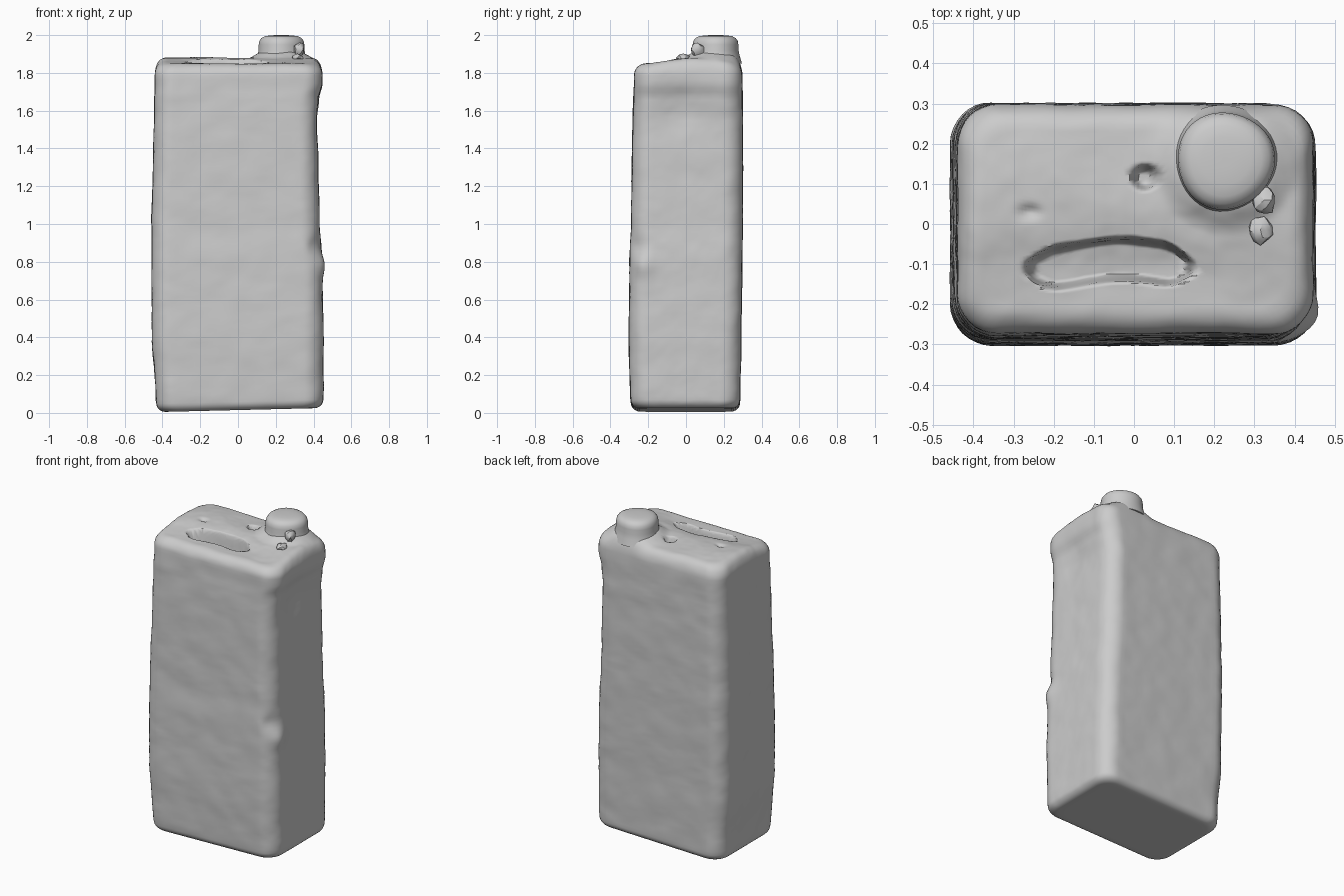
import bpy, bmesh, math
from mathutils import Vector, noise

if "Cube" in bpy.data.objects:
    bpy.data.objects.remove(bpy.data.objects["Cube"])

# Silhouette of the carton: z, left x, right x, front y, back y
PROFILE = [
    (0.00, -0.430, 0.450, -0.290, 0.285), (0.10, -0.435, 0.452, -0.295, 0.287),
    (0.40, -0.455, 0.452, -0.303, 0.292), (0.80, -0.457, 0.445, -0.298, 0.298),
    (1.00, -0.457, 0.432, -0.290, 0.300), (1.30, -0.450, 0.425, -0.286, 0.300),
    (1.55, -0.444, 0.418, -0.282, 0.300), (1.66, -0.442, 0.428, -0.278, 0.298),
    (1.75, -0.440, 0.448, -0.274, 0.298), (1.90, -0.438, 0.445, -0.268, 0.295),
]
CAP = (0.228, 0.158)
SEGS = 32          # points per quarter of a ring


def size_at(z):
    for a, b in zip(PROFILE, PROFILE[1:]):
        if z <= b[0]:
            t = (z - a[0]) / (b[0] - a[0])
            t = t * t * (3 - 2 * t)
            return [p + (q - p) * t for p, q in zip(a[1:], b[1:])]
    return PROFILE[-1][1:]


def smooth(a, b, v):
    t = max(0.0, min(1.0, (v - a) / (b - a)))
    return t * t * (3 - 2 * t)


def bump(p, c, r):
    return math.exp(-sum(((a - b) / s) ** 2 for a, b, s in zip(p, c, r)))


def ring(z, inset):
    """Rounded rectangle with evenly spread points, shrunk by inset."""
    xl, xr, yf, yb = size_at(z)
    xl, xr, yf, yb = xl + inset, xr - inset, yf + inset, yb - inset
    r = max(0.1 - inset * 0.4, 0.03)
    cs = [(xr - r, yf + r, -90), (xr - r, yb - r, 0), (xl + r, yb - r, 90), (xl + r, yf + r, 180)]
    pts = []
    for i, (cx, cy, a0) in enumerate(cs):
        for k in range(9):
            a = math.radians(a0 + 90 * k / 8)
            pts.append((cx + r * math.cos(a), cy + r * math.sin(a)))
        nx, ny, na = cs[(i + 1) % 4]
        ex = nx + r * math.cos(math.radians(na))
        ey = ny + r * math.sin(math.radians(na))
        x, y = pts[-1]
        n = SEGS - 8
        pts += [(x + (ex - x) * k / n, y + (ey - y) * k / n) for k in range(1, n)]
    return pts


def lid_offset(x, y):
    """Uneven lid: rising to the back, neck mound, sunken slot and small pit."""
    z = 0.005 + 0.028 * smooth(-0.24, 0.0, y) - 0.012 * smooth(0.05, 0.28, y)
    d = math.hypot(x - CAP[0], y - CAP[1])
    z += 0.035 * (1 - smooth(0.10, 0.19, d))
    z += 0.010 * bump((x, y), (-0.25, 0.15), (0.15, 0.12))
    z -= 0.014 * bump((x, y), (0.0, -0.10), (0.28, 0.08))
    # carrying-handle slot
    yc = -0.10 + 0.012 * math.sin(x * 14 + 2)
    w = 0.048 * (1 - smooth(0.13, 0.24, abs(x + 0.06)))
    if w > 0.004:
        z -= 0.11 * (1 - smooth(w * 0.75, w + 0.012, abs(y - yc))) * smooth(0.004, 0.025, w)
    z -= 0.06 * (1 - smooth(0.016, 0.036, math.hypot(x - 0.028, y - 0.115)))
    z -= 0.015 * bump((x, y), (-0.26, 0.03), (0.025, 0.015))
    return z


def add_object(name, bm, angle=50):
    bmesh.ops.recalc_face_normals(bm, faces=bm.faces)
    me = bpy.data.meshes.new(name)
    bm.to_mesh(me)
    bm.free()
    ob = bpy.data.objects.new(name, me)
    bpy.context.collection.objects.link(ob)
    bpy.ops.object.select_all(action='DESELECT')
    ob.select_set(True)
    bpy.context.view_layer.objects.active = ob
    bpy.ops.object.shade_smooth_by_angle(angle=math.radians(angle))
    return ob


def loft(rings):
    """Skin a list of equal rings and close both ends."""
    bm = bmesh.new()
    loops = [[bm.verts.new(p) for p in r] for r in rings]
    for a, b in zip(loops, loops[1:]):
        n = len(a)
        for i in range(n):
            bm.faces.new((a[i], a[(i + 1) % n], b[(i + 1) % n], b[i]))
    bm.faces.new(loops[0])
    bm.faces.new(loops[-1])
    return bm


# Carton body: bottom, rounded edge, walls, rounded edge, lid
rings = []
R0, R1, TOP = 0.045, 0.06, 1.845


def shrunk(z, inset, s):
    return [(x * s, y * s, z) for x, y in ring(z, inset)]


for k in range(10):
    rings.append(shrunk(0.004, R0, 0.02 + 0.098 * k))
for k in range(7):
    a = math.radians(90 * k / 6)
    rings.append(shrunk(0.004 + R0 * (1 - math.cos(a)), R0 * (1 - math.sin(a)), 1))
for k in range(1, 80):
    rings.append(shrunk(0.049 + (TOP - R1 - 0.049) * k / 80, 0, 1))
for k in range(9):
    a = math.radians(90 * k / 8)
    rings.append(shrunk(TOP - R1 * (1 - math.sin(a)), R1 * (1 - math.cos(a)), 1))
for k in range(1, 45):
    rings.append(shrunk(TOP, R1, 1 - 0.98 * k / 44))

carton_rings = []
for r in rings:
    out = []
    for x, y, z in r:
        if z > 1.7:
            z += lid_offset(x, y) * smooth(1.76, TOP, z)
        # tilted base
        z += 0.022 * (x + 0.45) / 0.9 * (1 - smooth(0.0, 0.25, z))
        # hollow in the right wall, crumple on the front right corner
        if x > 0.3:
            x -= 0.014 * bump((y, z), (-0.05, 1.62), (0.13, 0.12))
            c = bump((x, y, z), (0.44, -0.22, 0.78), (0.08, 0.06, 0.06))
            x += 0.016 * c
            y -= 0.008 * c
            x -= 0.02 * bump((x, y, z), (0.43, -0.27, 0.88), (0.06, 0.06, 0.05))
        # hand-made unevenness
        amp = 0.0035 * smooth(0.02, 0.08, z)
        v = noise.noise_vector(Vector((x, y, z)) * 9) * amp
        v += noise.noise_vector(Vector((x, y, z * 2)) * 24) * amp * 0.4
        out.append((x + v.x, y + v.y, z + v.z))
    carton_rings.append(out)
add_object("carton_body", loft(carton_rings), 60)

# Screw cap: slightly wobbly turned profile
cap_profile = [(0.140, 1.85), (0.128, 1.89), (0.121, 1.92), (0.121, 1.95), (0.117, 1.97),
               (0.106, 1.985), (0.088, 1.994), (0.06, 1.998), (0.03, 2.0), (0.008, 2.0)]
cap_rings = []
for rad, z in cap_profile:
    pts = []
    for k in range(48):
        a = math.tau * k / 48
        q = rad * (1 + 0.025 * math.sin(3 * a + 1))
        pts.append((CAP[0] + q * math.cos(a), CAP[1] + q * math.sin(a), z))
    cap_rings.append(pts)
add_object("screw_cap", loft(cap_rings), 60)

# Torn tab fragments beside the cap
for i, (pos, dims) in enumerate([((0.325, 0.06, 1.925), (0.03, 0.035, 0.035)),
                                 ((0.315, -0.015, 1.88), (0.03, 0.035, 0.02))]):
    bm = bmesh.new()
    bmesh.ops.create_icosphere(bm, subdivisions=2, radius=1)
    for v in bm.verts:
        k = 1 + 0.25 * noise.noise(v.co * 1.7 + Vector((i, 0, 0)))
        v.co = Vector([p + d * c * k for p, d, c in zip(pos, dims, v.co)])
    add_object("cap_tab_%d" % (i + 1), bm, 30)
